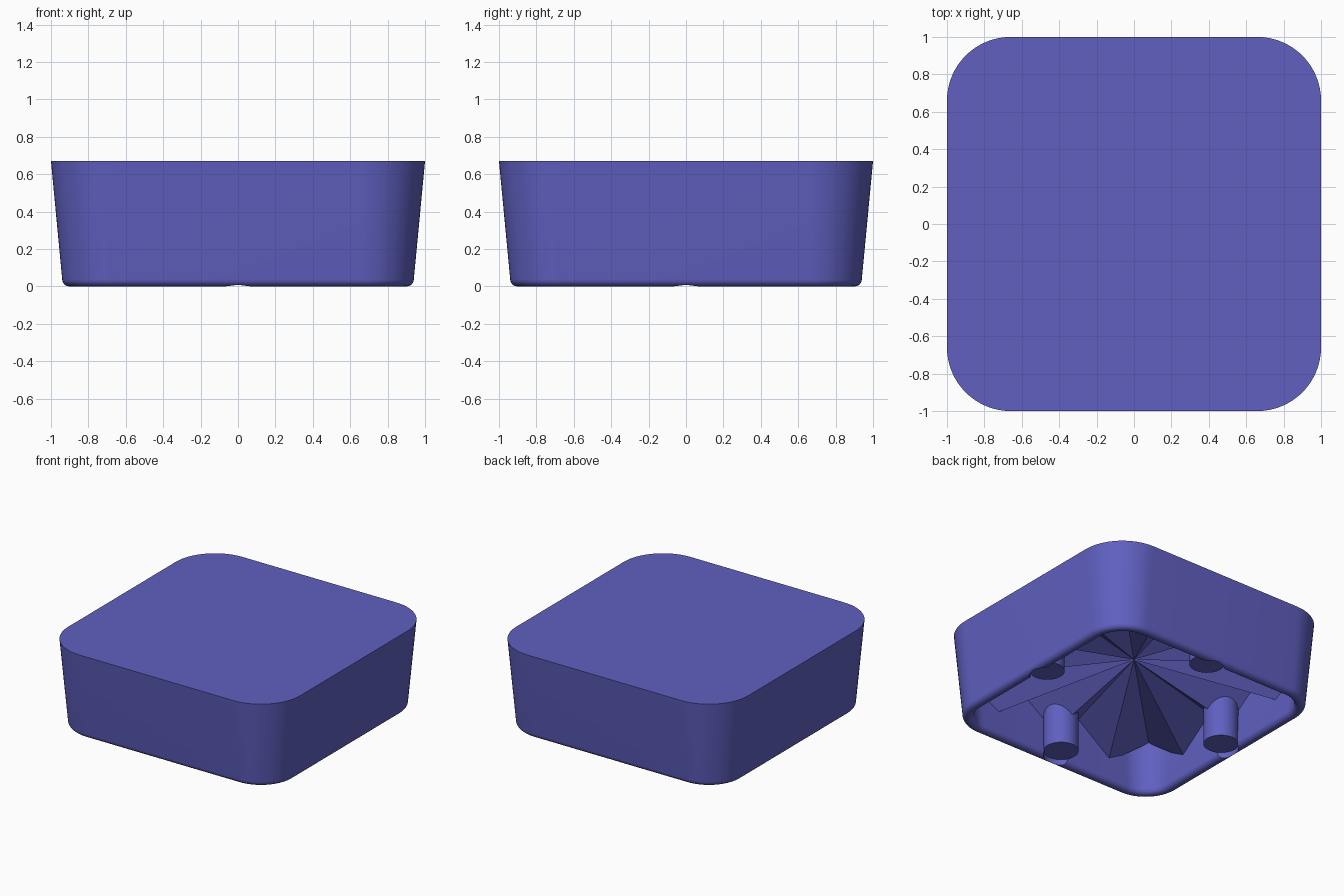
import bpy, bmesh
from math import pi, sin, cos, radians

if "Cube" in bpy.data.objects:
    bpy.data.objects.remove(bpy.data.objects["Cube"])

CORE = 0.66          # centre of the corner arcs
BOTTOM, TOP = 0.94, 1.0
HEIGHT = 0.67
WALL, LIP = 0.08, 0.038
CEILING = 0.434

blue = bpy.data.materials.new("blue")
blue.diffuse_color = (0.115, 0.115, 0.53, 1)
blue.use_nodes = True
blue.node_tree.nodes["Principled BSDF"].inputs["Base Color"].default_value = blue.diffuse_color


def finish(name, bm, smooth=True):
    bmesh.ops.recalc_face_normals(bm, faces=bm.faces)
    me = bpy.data.meshes.new(name)
    bm.to_mesh(me)
    bm.free()
    ob = bpy.data.objects.new(name, me)
    bpy.context.collection.objects.link(ob)
    me.materials.append(blue)
    bpy.context.view_layer.objects.active = ob
    bpy.ops.object.select_all(action='DESELECT')
    ob.select_set(True)
    if smooth:
        bpy.ops.object.shade_smooth_by_angle(angle=radians(35))
    return ob


def rounded_ring(bm, half, z, steps=16):
    """Rounded square of half width `half` at height z."""
    ring = []
    for q, (sx, sy) in enumerate(((1, 1), (-1, 1), (-1, -1), (1, -1))):
        for i in range(steps + 1):
            a = (q + i / steps) * pi / 2
            r = half - CORE
            ring.append(bm.verts.new((sx * CORE + r * cos(a), sy * CORE + r * sin(a), z)))
    return ring


# Tapered hollow shell: top edge, outer wall, rounded rim, inner wall, ceiling
profile = [(TOP, HEIGHT)]
for i in range(7):
    a = i * pi / 12
    profile.append((BOTTOM - LIP + LIP * cos(a), LIP - LIP * sin(a)))
for i in range(7):
    a = i * pi / 12
    profile.append((BOTTOM - WALL + LIP - LIP * sin(a), LIP - LIP * cos(a)))
profile.append((BOTTOM - WALL + 0.045, 0.5))

bm = bmesh.new()
rings = [rounded_ring(bm, h, z) for h, z in profile]
for a, b in zip(rings, rings[1:]):
    for i in range(len(a)):
        j = (i + 1) % len(a)
        bm.faces.new((a[i], a[j], b[j], b[i]))
bm.faces.new(rings[0])
bm.faces.new(rings[-1])
shell = finish("shell", bm)


def cylinders(z0, z1, radius=0.124, reach=0.8):
    """Four upright cylinders at the middle of the sides."""
    bm = bmesh.new()
    for k in range(4):
        a = k * pi / 2
        res = bmesh.ops.create_cone(bm, cap_ends=True, segments=48, radius1=radius,
                                    radius2=radius, depth=z1 - z0)
        bmesh.ops.translate(bm, verts=res["verts"],
                            vec=(reach * cos(a), reach * sin(a), (z0 + z1) / 2))
    return bm


# Shallow round pockets in the rim below the posts
cutter = finish("pocket_cutter", cylinders(-0.1, 0.045), smooth=False)
cutter.hide_render = True
mod = shell.modifiers.new("pockets", 'BOOLEAN')
mod.operation, mod.solver, mod.object = 'DIFFERENCE', 'EXACT', cutter
bpy.context.view_layer.objects.active = shell
bpy.ops.object.modifier_apply(modifier=mod.name)
bpy.data.objects.remove(cutter)

# Support posts
finish("support_posts", cylinders(0.045, 0.5))

# Pleated star ceiling: twelve ridges falling outward, valleys level
bm = bmesh.new()
centre = bm.verts.new((0, 0, CEILING))
low, high = [], []
for k in range(24):
    a = radians(15 * k)
    if k % 6 == 3:
        r = CORE * 2 ** 0.5 + 0.25
    else:
        r = 0.91 / max(abs(cos(a)), abs(sin(a)))
    x, y = r * cos(a), r * sin(a)
    low.append(bm.verts.new((x, y, CEILING - (0.222 * r if k % 2 == 0 else 0))))
    high.append(bm.verts.new((x, y, 0.52)))
for i in range(24):
    j = (i + 1) % 24
    bm.faces.new((centre, low[i], low[j]))
    bm.faces.new((low[i], high[i], high[j], low[j]))
bm.faces.new(high)
finish("pleated_ceiling", bm, smooth=False)
